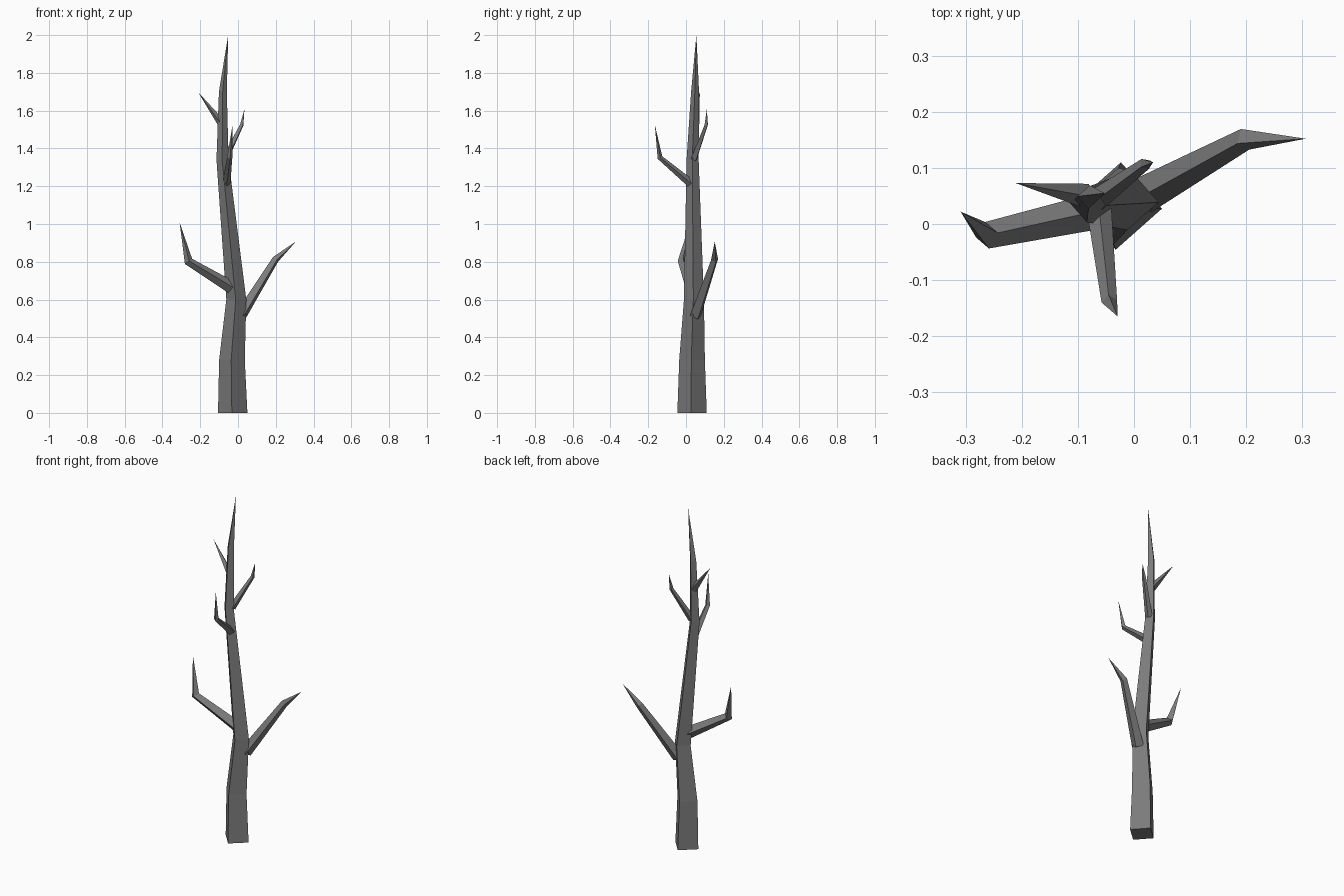
import bpy, bmesh
from math import cos, sin, pi
from mathutils import Vector

if "Cube" in bpy.data.objects:
    bpy.data.objects.remove(bpy.data.objects["Cube"])

# Dark bark
bark = bpy.data.materials.new("bark")
bark.diffuse_color = (0.2, 0.2, 0.2, 1)
bark.use_nodes = True
bark.node_tree.nodes["Principled BSDF"].inputs["Base Color"].default_value = bark.diffuse_color


def make_limb(name, rings, tip):
    """Skin four-sided rings into a flat-shaded limb ending in a point."""
    bm = bmesh.new()
    loops = [[bm.verts.new(p) for p in ring] for ring in rings]
    end = bm.verts.new(tip)
    bm.faces.new(loops[0][::-1])
    for a, b in zip(loops, loops[1:]):
        for i in range(4):
            j = (i + 1) % 4
            bm.faces.new((a[i], a[j], b[j], b[i]))
    for i in range(4):
        bm.faces.new((loops[-1][i], loops[-1][(i + 1) % 4], end))
    bmesh.ops.recalc_face_normals(bm, faces=bm.faces)
    mesh = bpy.data.meshes.new(name)
    bm.to_mesh(mesh)
    bm.free()
    mesh.materials.append(bark)
    bpy.context.collection.objects.link(bpy.data.objects.new(name, mesh))


def branch(name, path, radii):
    """Sweep a diamond section along a path, mitred at the elbow."""
    pts = [Vector(p) for p in path]
    side = (pts[1] - pts[0]).cross(Vector((0, 0, 1))).normalized()
    rings = []
    for i, r in enumerate(radii):
        d = (pts[i + 1] - pts[i]).normalized()
        if i:
            d = (d + (pts[i] - pts[i - 1]).normalized()).normalized()
        u = (side - d * side.dot(d)).normalized()
        v = u.cross(d)
        rings.append([pts[i] + r * (cos(k * pi / 2) * u + sin(k * pi / 2) * v)
                      for k in range(4)])
    make_limb(name, rings, pts[-1])


# Trunk: horizontal diamond rings given as centre x, y, z and radius
trunk = [(-0.028, 0.032, 0, 0.078), (-0.032, 0.032, 0.28, 0.068),
         (-0.009, 0.042, 0.60, 0.053), (-0.082, 0.035, 1.34, 0.032),
         (-0.080, 0.048, 1.70, 0.021)]
make_limb("trunk",
          [[(x + r * cos(k * pi / 2 - 0.06), y + r * sin(k * pi / 2 - 0.06), z)
            for k in range(4)] for x, y, z, r in trunk],
          (-0.052, 0.055, 2.0))

# Lower branches
branch("lower_right_branch",
       [(0.015, 0.05, 0.515), (0.198, 0.151, 0.812), (0.306, 0.152, 0.907)],
       [0.033, 0.020])
branch("lower_left_branch",
       [(-0.035, 0.03, 0.665), (-0.262, -0.02, 0.802), (-0.309, 0.022, 1.008)],
       [0.034, 0.024])

# Upper twigs
branch("front_twig",
       [(-0.062, 0.025, 1.215), (-0.044, -0.138, 1.352), (-0.029, -0.165, 1.525)],
       [0.022, 0.014])
branch("upper_right_twig",
       [(-0.068, 0.042, 1.345), (0.020, 0.107, 1.525), (0.034, 0.11, 1.608)],
       [0.020, 0.011])
branch("upper_left_twig",
       [(-0.085, 0.05, 1.53), (-0.211, 0.073, 1.698)], [0.022])
